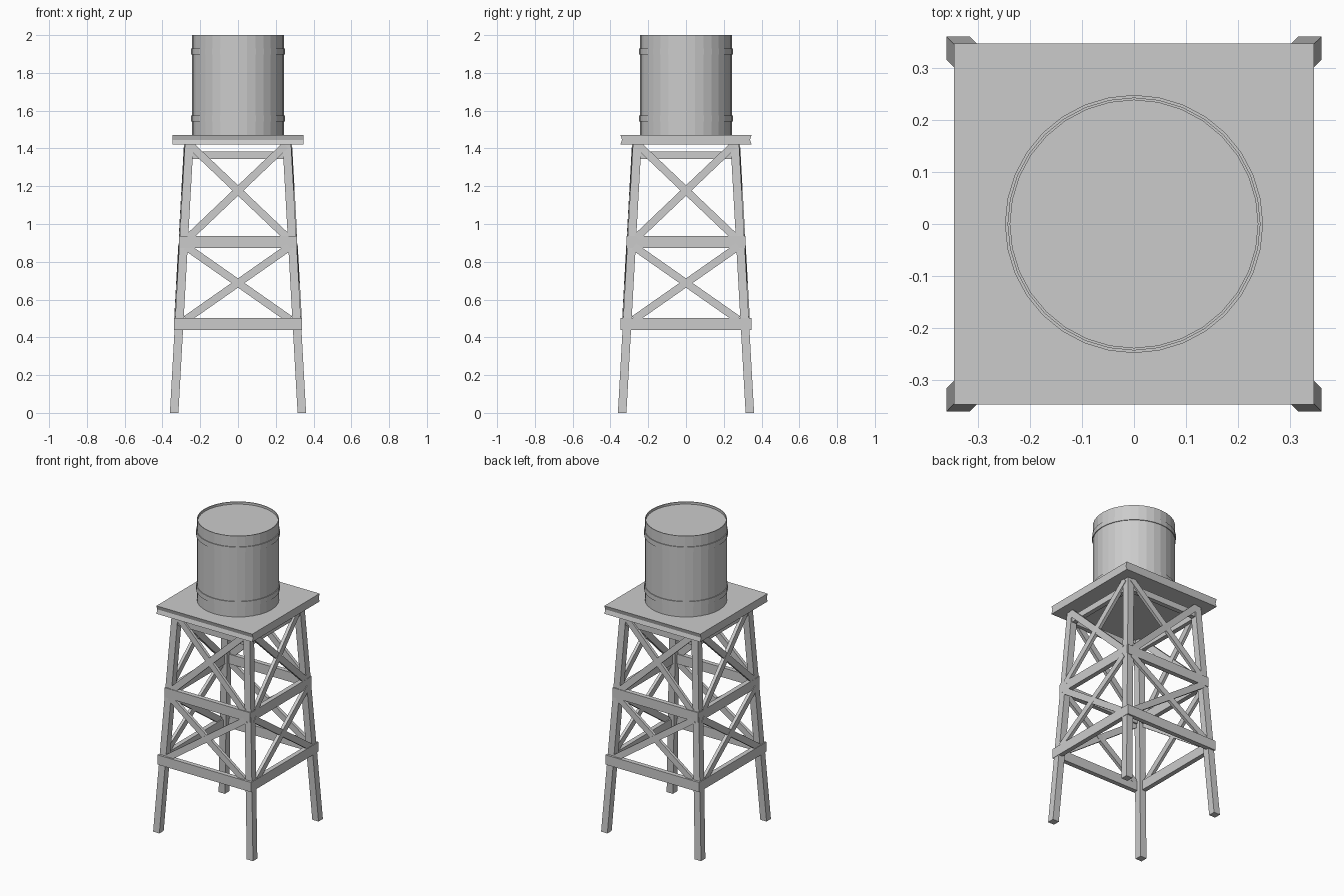
import bpy, bmesh, math
from mathutils import Vector, Matrix

if "Cube" in bpy.data.objects:
    bpy.data.objects.remove(bpy.data.objects["Cube"])


def make_object(name, bm):
    bmesh.ops.recalc_face_normals(bm, faces=bm.faces)
    mesh = bpy.data.meshes.new(name)
    bm.to_mesh(mesh)
    bm.free()
    ob = bpy.data.objects.new(name, mesh)
    bpy.context.collection.objects.link(ob)
    return ob


def loft(name, rings):
    """Closed solid through a stack of rings with equal point counts."""
    bm = bmesh.new()
    loops = [[bm.verts.new(p) for p in ring] for ring in rings]
    for a, b in zip(loops, loops[1:]):
        for i in range(len(a)):
            j = (i + 1) % len(a)
            bm.faces.new((a[i], a[j], b[j], b[i]))
    bm.faces.new(loops[0])
    bm.faces.new(loops[-1])
    return make_object(name, bm)


def rect(cx, cy, hx, hy, z):
    return [(cx - hx, cy - hy, z), (cx + hx, cy - hy, z),
            (cx + hx, cy + hy, z), (cx - hx, cy + hy, z)]


def circle(r, z, n=32):
    return [(r * math.cos(2 * math.pi * i / n), r * math.sin(2 * math.pi * i / n), z)
            for i in range(n)]


def bar(name, a, b, width, thick, turn):
    """Flat bar from a to b on the front side, turned about z to its own side."""
    a, b = Vector(a), Vector(b)
    x = (b - a).normalized()
    y = Vector((0, 1, 0))
    y = (y - x * y.dot(x)).normalized()
    z = x.cross(y)
    m = Matrix((x, y, z)).transposed().to_4x4()
    m.translation = (a + b) / 2
    size = Matrix.Diagonal(((b - a).length, thick, width, 1))
    bm = bmesh.new()
    bmesh.ops.create_cube(bm, size=1, matrix=Matrix.Rotation(turn, 4, 'Z') @ m @ size)
    return make_object(name, bm)


LEG_TOP, LEG_HALF = 1.43, 0.0225


def leg_centre(z):
    return 0.338 - 0.08 * z / LEG_TOP


# Splayed legs
for sx in (-1, 1):
    for sy in (-1, 1):
        loft(("back" if sy > 0 else "front") + ("_right" if sx > 0 else "_left") + "_leg",
             [rect(sx * leg_centre(z), sy * leg_centre(z), LEG_HALF, LEG_HALF, z)
              for z in (0, LEG_TOP)])

# Rails and cross braces on each side
for i, side in enumerate(("front", "right", "back", "left")):
    turn = i * math.pi / 2
    across = i % 2 == 0
    for label, z, half, outer in (
            ("lower", 0.47, 0.338, 0.347 if across else 0.338),
            ("middle", 0.905, 0.309, 0.316 if across else 0.312)):
        y = -(outer - 0.015)
        bar(f"{side}_{label}_rail", (-half, y, z), (half, y, z), 0.063, 0.03, turn)
    y = -leg_centre(1.365)
    bar(f"{side}_top_rail", (-0.255, y, 1.365), (0.255, y, 1.365), 0.04, 0.03, turn)
    for label, z0, z1, half0, half1 in (("lower", 0.495, 0.88, 0.275, 0.275),
                                        ("upper", 0.93, 1.415, 0.26, 0.25)):
        for s in (-1, 1):
            off = LEG_HALF - 0.006
            bar(f"{side}_{label}_brace",
                (-s * half0, -leg_centre(z0) - off, z0),
                (s * half1, -leg_centre(z1) - off, z1), 0.04, 0.02 + 0.001 * s, turn)

# Platform with a shallow groove along front and back edges
loft("platform", [rect(0, 0, 0.346, hy, z)
                  for hy, z in ((0.347, 1.42), (0.339, 1.446), (0.347, 1.472))])

# Tank with recessed lid
loft("tank", [circle(r, z) for r, z in ((0.243, 1.47), (0.243, 2.0), (0.238, 2.0), (0.238, 1.985))])

# Hoops around the tank
for name, z in (("lower_hoop", 1.542), ("upper_hoop", 1.898)):
    bm = bmesh.new()
    loops = [[bm.verts.new(p) for p in circle(r, h)]
             for r, h in ((0.241, z), (0.248, z), (0.248, z + 0.032), (0.241, z + 0.032))]
    for a, b in zip(loops, loops[1:] + loops[:1]):
        for k in range(32):
            n = (k + 1) % 32
            bm.faces.new((a[k], a[n], b[n], b[k]))
    make_object(name, bm)
